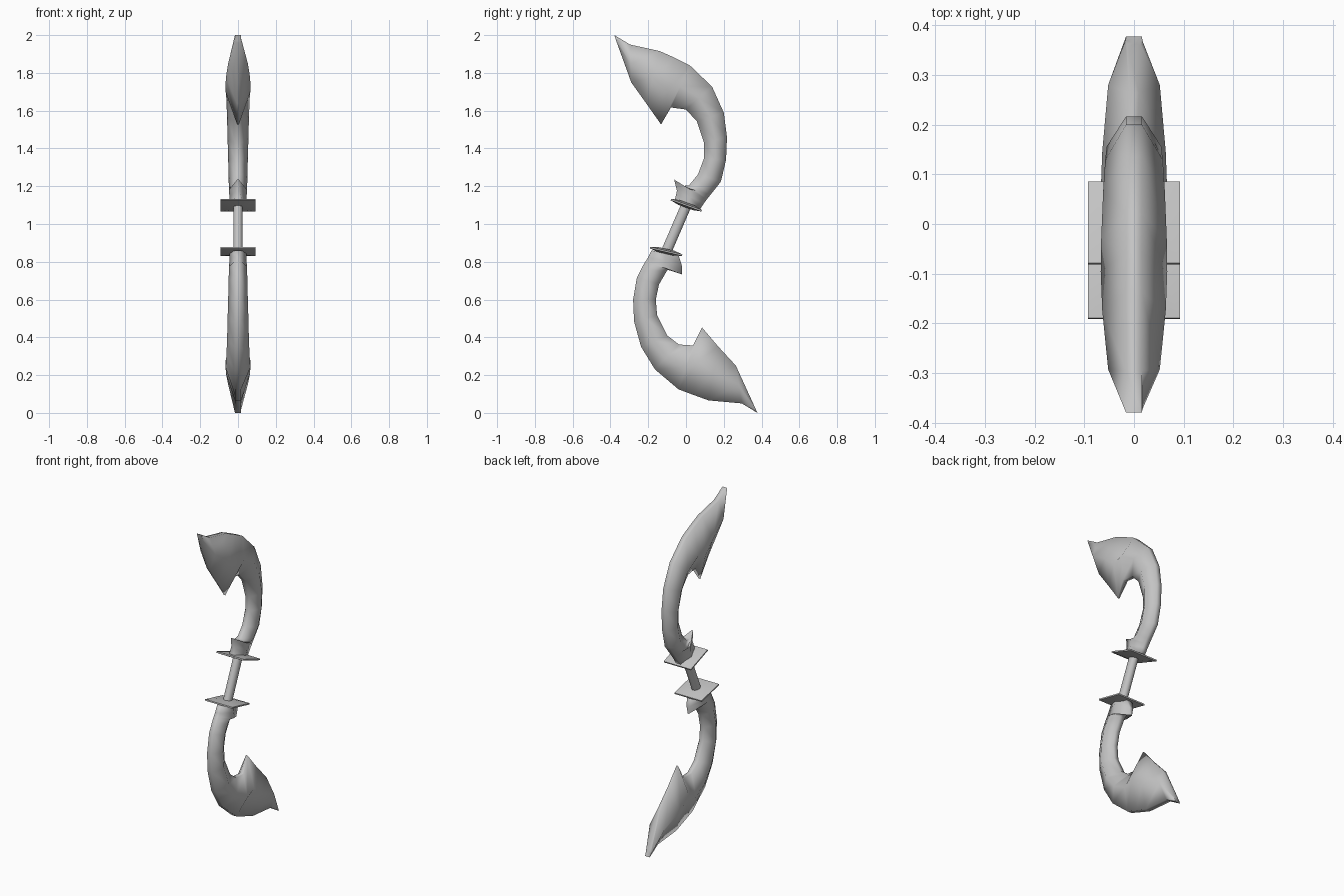
import bpy, bmesh, math
from mathutils import Matrix, Vector

if "Cube" in bpy.data.objects:
    bpy.data.objects.remove(bpy.data.objects["Cube"])

steel = bpy.data.materials.new("grey steel")
steel.diffuse_color = (0.55, 0.55, 0.55, 1)
steel.use_nodes = True
steel.node_tree.nodes["Principled BSDF"].inputs["Base Color"].default_value = steel.diffuse_color


def finish(name, bm, angle):
    bmesh.ops.recalc_face_normals(bm, faces=bm.faces)
    me = bpy.data.meshes.new(name)
    bm.to_mesh(me)
    bm.free()
    me.materials.append(steel)
    ob = bpy.data.objects.new(name, me)
    bpy.context.collection.objects.link(ob)
    bpy.ops.object.select_all(action='DESELECT')
    ob.select_set(True)
    bpy.context.view_layer.objects.active = ob
    bpy.ops.object.shade_smooth_by_angle(angle=math.radians(angle))
    return ob


def loft(bm, rings):
    rings = [[bm.verts.new(p) for p in r] for r in rings]
    n = len(rings[0])
    for a, b in zip(rings, rings[1:]):
        for i in range(n):
            j = (i + 1) % n
            bm.faces.new((a[i], a[j], b[j], b[i]))
    bm.faces.new(rings[0])
    bm.faces.new(rings[-1])


# Half width, inner edge half width for each station from guard to tip
WIDTHS = [(.045, .020), (.046, .012), (.047, .004), (.048, .012), (.048, .016),
          (.050, .016), (.052, .016), (.055, .016), (.058, .016), (.062, .014),
          (.066, .012), (.067, .005), (.064, .006), (.052, .010), (.017, .014)]


def blade(name, outer, inner):
    """Curved blade: six-sided sections spanning the outer and inner edges."""
    rings = []
    for (oy, oz), (iy, iz), (w, e) in zip(outer, inner, WIDTHS):
        my, mz = (oy + iy) / 2, (oz + iz) / 2
        rings.append([(-.016, oy, oz), (.016, oy, oz), (w, my, mz),
                      (e, iy, iz), (-e, iy, iz), (-w, my, mz)])
    bm = bmesh.new()
    loft(bm, rings)
    return finish(name, bm, 75)


# Upper blade, hooked back with a barb and a small spur near the guard
blade("upper_blade",
      [(.075, 1.08), (.095, 1.11), (.11, 1.13), (.13, 1.155), (.15, 1.18),
       (.185, 1.225), (.212, 1.34), (.217, 1.46), (.20, 1.59), (.138, 1.727),
       (.02, 1.84), (-.06, 1.88), (-.138, 1.915), (-.296, 1.95), (-.38, 2.0)],
      [(-.06, 1.125), (-.048, 1.175), (-.063, 1.235), (-.026, 1.2), (.016, 1.205),
       (.063, 1.262), (.095, 1.347), (.095, 1.43), (.058, 1.543), (0, 1.606),
       (-.08, 1.617), (-.132, 1.527), (-.21, 1.638), (-.29, 1.75), (-.366, 1.96)])

# Lower blade, curving the opposite way
blade("lower_blade",
      [(-.182, .86), (-.20, .825), (-.212, .805), (-.228, .78), (-.243, .75),
       (-.26, .717), (-.28, .6), (-.275, .485), (-.238, .35), (-.164, .23),
       (-.04, .125), (.04, .095), (.12, .066), (.296, .05), (.378, 0)],
      [(-.04, .835), (-.022, .78), (-.022, .733), (-.069, .77), (-.1, .754),
       (-.143, .68), (-.16, .6), (-.153, .516), (-.1, .41), (-.037, .362),
       (.037, .357), (.085, .452), (.17, .352), (.264, .25), (.36, .04)])


def guard(name, y, z, tilt):
    """Square plate, thin at the rim and thicker in the middle."""
    m = Matrix.Translation((0, y, z)) @ Matrix.Rotation(math.radians(tilt), 4, 'X')
    rings = []
    for s, h in [(.045, -.013), (.093, -.004), (.093, .004), (.045, .013)]:
        rings.append([m @ Vector((sx * s, sy * s * .94, h))
                      for sx, sy in ((-1, -1), (1, -1), (1, 1), (-1, 1))])
    bm = bmesh.new()
    loft(bm, rings)
    finish(name, bm, 25)


guard("upper_guard", .002, 1.1, -20)
guard("lower_guard", -.105, .855, -13)

# Grip between the guards
a, b = Vector((0, -.106, .85)), Vector((0, .002, 1.1))
axis = (b - a).normalized()
side = Vector((1, 0, 0)).cross(axis)
bm = bmesh.new()
loft(bm, [[p + Vector((.025 * math.cos(t), 0, 0)) + side * .029 * math.sin(t)
           for t in (i * math.pi / 5 for i in range(10))] for p in (a, b)])
finish("grip", bm, 50)
